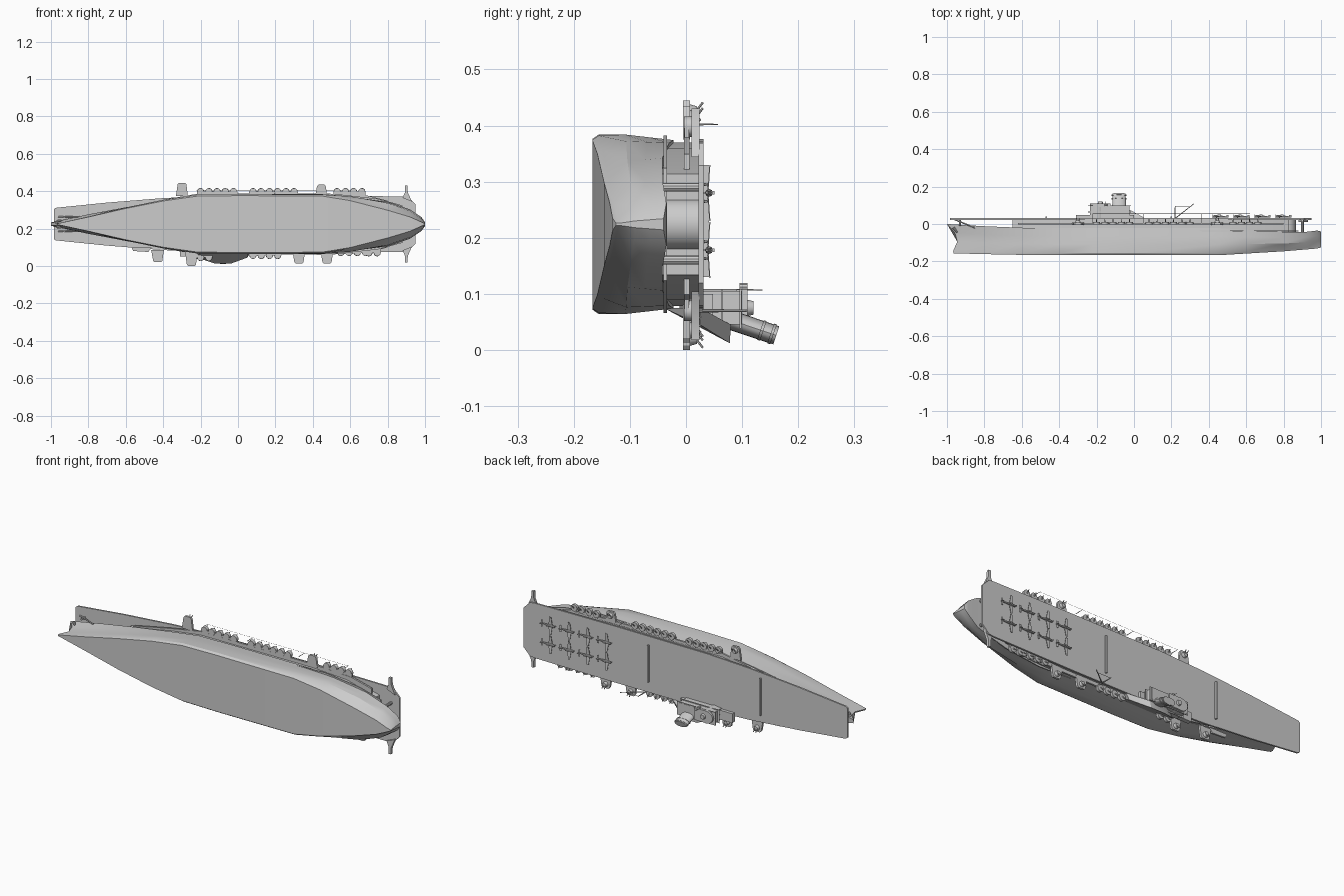
import bpy, bmesh, math
from mathutils import Vector, Matrix

if "Cube" in bpy.data.objects:
    bpy.data.objects.remove(bpy.data.objects["Cube"])

MID = 0.224      # centre line of the ship, which lies on its side with its deck towards +y
made = []


def finish(bm, name, shade=True):
    bmesh.ops.recalc_face_normals(bm, faces=bm.faces)
    mesh = bpy.data.meshes.new(name)
    bm.to_mesh(mesh)
    bm.free()
    ob = bpy.data.objects.new(name, mesh)
    bpy.context.collection.objects.link(ob)
    if shade:
        made.append(ob)
    return ob


def loft(name, rings):
    bm = bmesh.new()
    rows = [[bm.verts.new(p) for p in ring] for ring in rings]
    n = len(rows[0])
    for a, b in zip(rows, rows[1:]):
        for i in range(n):
            j = (i + 1) % n
            bm.faces.new((a[i], a[j], b[j], b[i]))
    bm.faces.new(rows[0])
    bm.faces.new(rows[-1])
    return finish(bm, name)


def plate(name, outline, y0, y1):
    return loft(name, [[(x, y, z) for x, z in outline] for y in (y0, y1)])


def add_box(bm, xs, ys, zs):
    lo, hi = Vector((xs[0], ys[0], zs[0])), Vector((xs[1], ys[1], zs[1]))
    m = Matrix.Translation((lo + hi) / 2) @ Matrix.Diagonal((*(hi - lo), 1))
    bmesh.ops.create_cube(bm, size=1, matrix=m)


def box(name, xs, ys, zs):
    bm = bmesh.new()
    add_box(bm, xs, ys, zs)
    return finish(bm, name)


def add_rod(bm, p, q, r0, r1, sides=10, stretch=1):
    p, q = Vector(p), Vector(q)
    turn = (q - p).to_track_quat('Z', 'Y').to_matrix().to_4x4()
    m = Matrix.Translation((p + q) / 2) @ Matrix.Diagonal((stretch, 1, 1, 1)) @ turn
    bmesh.ops.create_cone(bm, cap_ends=True, segments=sides, radius1=r0, radius2=r1,
                          depth=(q - p).length, matrix=m)


def rod(name, p, q, r0, r1, sides=10, stretch=1):
    bm = bmesh.new()
    add_rod(bm, p, q, r0, r1, sides, stretch)
    return finish(bm, name)


def solid(name, points):
    bm = bmesh.new()
    for p in points:
        bm.verts.new(p)
    bmesh.ops.convex_hull(bm, input=bm.verts)
    return finish(bm, name)


# Hull stations: x, keel height, top height, half widths of bottom, middle and top
stations = [
    (-.965, -.157, .0, .003, .003, .009),
    (-.8, -.161, -.012, .04, .04, .052),
    (-.6, -.165, -.02, .088, .085, .09),
    (-.4, -.166, -.022, .13, .128, .122),
    (-.22, -.167, -.022, .157, .157, .147),
    (.0, -.167, -.022, .16, .16, .15),
    (.45, -.167, -.022, .158, .16, .15),
    (.6, -.158, -.03, .132, .148, .145),
    (.8, -.146, -.042, .078, .112, .118),
    (.92, -.136, -.042, .04, .07, .078),
    (.98, -.131, -.035, .012, .03, .038),
    (1.0, -.125, -.04, .002, .006, .01),
]
rings = []
for i, (x, yb, yt, wb, wm, wt) in enumerate(stations):
    lift = yt - yb
    rake = (0, -.002, .02, .008, -.035) if i == 0 else (0,) * 5
    levels = [(yb, wb * .95), (yb + lift * .08, wb), (yb + lift * .4, wm),
              (yb + lift * .7, (wm + wt) / 2), (yt, wt)]
    left = [(x + r, y, MID + w) for r, (y, w) in zip(rake, levels)]
    right = [(x + r, y, MID - w) for r, (y, w) in zip(rake, levels)]
    rings.append(left + right[::-1])
loft("hull", rings)

# Hangar between the hull and the flight deck
loft("hangar", [[(x, -.045, MID - w), (x, .024, MID - w), (x, .024, MID + w), (x, -.045, MID + w)]
                for x, w in [(-.65, .07), (-.4, .118), (-.22, .143), (.45, .146), (.65, .135), (.83, .09)]])
rod("stern_hangar_curve", (.82, -.045, MID), (.82, .022, MID), .045, .045, 24)


def mirrored(half):
    return [(x, MID + w) for x, w in half] + [(x, MID - w) for x, w in half[::-1]]


# Flight deck and the gallery just beneath it
plate("flight_deck", mirrored([(-.985, .08), (-.975, .087), (-.7, .115), (-.4, .139), (-.15, .15),
                               (.4, .152), (.88, .148), (.91, .145), (.95, .105)]), .022, .031)
plate("gallery", mirrored([(-.62, .085), (-.4, .13), (-.22, .162), (.45, .164), (.68, .155), (.8, .125)]),
      -.004, .006)
plate("lower_gallery", mirrored([(.3, .15), (.55, .158), (.75, .135), (.88, .1)]), -.04, -.034)
for z in (.16, .29):
    rod("stern_deck_pillar", (.9, -.06, z), (.9, .024, z), .008, .008)
    rod("stern_pillar_foot", (.9, -.085, z), (.9, -.05, z), .004, .01)
for z in (.185, .263):
    rod("bow_deck_pillar", (-.93, -.01, z), (-.93, .024, z), .005, .005)
    rod("bow_brace", (-.85, -.02, z), (-.96, .024, z), .004, .004)
    rod("anchor", (-.965, -.02, MID + (z - MID) * .4), (-.945, -.045, MID + (z - MID) * .5), .008, .004)
for side in (1, -1):
    plate("stern_horn", [(.88, MID + side * .14), (.893, MID + side * .17), (.893, MID + side * .206),
                         (.906, MID + side * .206), (.908, MID + side * .17), (.93, MID + side * .12)], .01, .024)


# Gun platforms that stand out from the gallery
def platform(x, z_in, z_out, half=.032):
    s = 1 if z_out > z_in else -1
    plate("gun_platform", [(x - half, z_in), (x - half * .7, z_out - s * .008), (x - half * .45, z_out),
                           (x + half * .55, z_out), (x + half * .75, z_out - s * .008), (x + half, z_in)],
          -.005, .007)
    zc = z_out - s * .022
    rod("gun_mount", (x, .006, zc), (x, .02, zc), .015, .011, 12)
    for dx in (-.005, .005):
        rod("gun_barrel", (x + dx, .016, zc), (x + dx * 1.5, .03, zc + s * .018), .002, .002, 6)


for x, z in [(-.3, .445), (.445, .435)]:
    platform(x, .375, z)
for x, z in [(-.43, .02), (-.25, .0), (.325, .013), (.475, .013)]:
    platform(x, .085, z, .034)

# Rows of small anti-aircraft tubs
rows = [(-.2, 5, .398), (.08, 6, .398), (.53, 4, .398), (-.2, 2, .045), (.08, 4, .056),
        (.55, 4, .072), (.7, 2, .07)]
for start, count, z in rows:
    s = 1 if z > MID else -1
    for i in range(count):
        x = start + i * .044
        rod("gun_tub", (x, -.004, z), (x, .012, z), .018, .019, 12)
        rod("light_gun", (x, .012, z), (x, .026, z + s * .014), .003, .002, 6)
    end = start + (count - 1) * .044
    box("tub_walkway", (start - .02, end + .02), (-.003, .005), sorted((z, z - s * .03)))
plate("side_ledge", [(-.57, .1), (-.56, .08), (-.48, .075), (-.46, .1)], -.012, -.002)

# Island with its outward support
solid("island_support", [(x, y, z) for y, z, a, b in
                         [(-.04, .075, -.2, .05), (.025, .075, -.24, .07), (.025, .045, -.22, .05),
                          (.078, .012, -.12, -.04), (.08, .045, -.13, -.03)] for x in (a, b)])
box("island_base", (-.31, .0), (.024, .048), (.05, .1))
box("island_block", (-.235, -.025), (.03, .1), (.045, .105))
rod("bridge_tower", (-.195, .03, .075), (-.195, .11, .075), .034, .034, 16, 1.2)
box("bridge_house", (-.195, -.125), (.09, .11), (.043, .108))
for y in (.062, .095):
    box("island_walkway", (-.245, -.015), (y, y + .004), (.038, .109))
rod("director", (-.18, .108, .075), (-.18, .12, .075), .015, .012, 12)
rod("island_mast", (-.15, .1, .107), (-.15, .136, .107), .0015, .001, 6)
rod("mast_foot", (-.15, .095, .112), (-.15, .11, .112), .007, .007, 8)
axis = [Vector((-.08, .06, .06)), Vector((-.08, .161, .026))]
rod("funnel", axis[0], axis[1], .0175, .017, 20, 2.1)
for t in (.72, .9):
    p = axis[0].lerp(axis[1], t)
    rod("funnel_band", p, axis[0].lerp(axis[1], t + .05), .0185, .0185, 20, 2.15)

# Windbreaks across the deck
for x in (.2, -.47):
    box("windbreak", (x - .004, x + .004), (.028, .041), (.13, .33))

# Crane, wireless masts and their wires
rod("crane_post", (.22, .0, .07), (.22, .095, .07), .004, .002, 8)
rod("crane_jib", (.22, .03, .07), (.32, .108, .07), .003, .002, 6)
rod("crane_stay", (.22, .092, .07), (.3, .092, .07), .0012, .0012, 5)
mast_xs = (-.22, .05, .36, .62)
for x in mast_xs:
    rod("wireless_mast", (x, .006, .402), (x, .057, .402), .002, .001, 6)
for a, b in zip(mast_xs, mast_xs[1:]):
    rod("wireless_wire", (a, .055, .402), (b, .055, .402), .0006, .0006, 4)


# Parked aircraft, sharing one mesh
def aircraft():
    bm = bmesh.new()
    add_rod(bm, (-.038, .008, 0), (-.012, .008, 0), .0055, .007, 8)
    add_rod(bm, (-.012, .008, 0), (.045, .004, 0), .007, .002, 8)
    for s in (1, -1):
        wing = [bm.verts.new(p) for x, w in [(-.026, 0), (-.02, .046), (-.01, .05), (-.002, 0)]
                for p in [(x, .005 + w * .07, s * w), (x, .007 + w * .07, s * w)]]
        bmesh.ops.convex_hull(bm, input=wing)
        add_rod(bm, (-.018, .006, s * .015), (-.018, -.001, s * .015), .0015, .003, 6)
    add_box(bm, (.034, .044), (.004, .0055), (-.018, .018))
    add_box(bm, (.034, .045), (.004, .015), (-.001, .001))
    add_box(bm, (-.014, .004), (.012, .018), (-.003, .003))
    add_box(bm, (-.04, -.038), (-.002, .018), (-.0015, .0015))
    return finish(bm, "aircraft")


first = aircraft()
for i in range(4):
    for z in (.178, .28):
        ob = first if i == 0 and z < .2 else first.copy()
        if ob is not first:
            bpy.context.collection.objects.link(ob)
        ob.location = (.46 + .112 * i, .033, z)

# Smooth shading that keeps hard edges
bpy.ops.object.select_all(action='DESELECT')
for ob in made:
    ob.select_set(True)
bpy.context.view_layer.objects.active = made[0]
bpy.ops.object.shade_smooth_by_angle(angle=math.radians(32))
